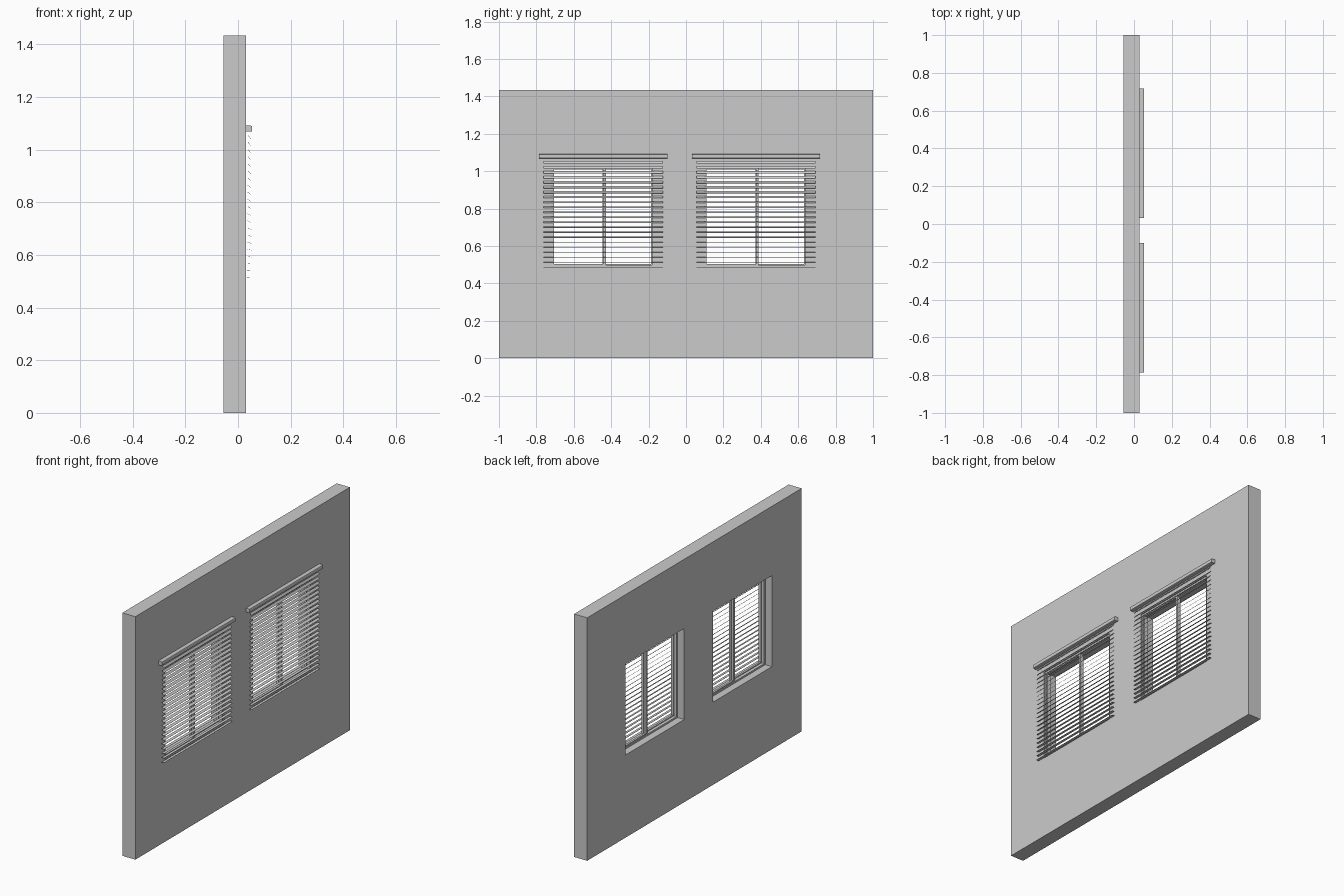
import bpy, bmesh, math

if "Cube" in bpy.data.objects:
    bpy.data.objects.remove(bpy.data.objects["Cube"])

WALL_X0, WALL_X1, WALL_H = -0.055, 0.03, 1.434
Z0, Z1 = 0.488, 1.025                       # window opening heights
WINDOWS = [(-0.722, -0.172), (0.095, 0.645)]  # opening widths in y


def finish(name, bm):
    bmesh.ops.recalc_face_normals(bm, faces=bm.faces)
    me = bpy.data.meshes.new(name)
    bm.to_mesh(me)
    bm.free()
    ob = bpy.data.objects.new(name, me)
    bpy.context.collection.objects.link(ob)
    return ob


def add_box(bm, x0, x1, y0, y1, z0, z1):
    vs = bmesh.ops.create_cube(bm, size=1)["verts"]
    for v in vs:
        v.co.x = x0 if v.co.x < 0 else x1
        v.co.y = y0 if v.co.y < 0 else y1
        v.co.z = z0 if v.co.z < 0 else z1
    return vs


def panel_with_holes(name, x0, x1, ys, zs, holes):
    """Grid of cells with some left out, extruded along x."""
    bm = bmesh.new()
    grid = [[bm.verts.new((x0, y, z)) for z in zs] for y in ys]
    for i in range(len(ys) - 1):
        for j in range(len(zs) - 1):
            if (i, j) not in holes:
                bm.faces.new((grid[i][j], grid[i + 1][j], grid[i + 1][j + 1], grid[i][j + 1]))
    for v in [v for v in bm.verts if not v.link_faces]:
        bm.verts.remove(v)
    base = list(bm.faces)
    ext = bmesh.ops.extrude_face_region(bm, geom=base, use_keep_orig=True)
    for e in ext["geom"]:
        if isinstance(e, bmesh.types.BMVert):
            e.co.x = x1
    return finish(name, bm)


def frame(name, x0, x1, y0, y1, z0, z1, w):
    return panel_with_holes(name, x0, x1, [y0, y0 + w, y1 - w, y1],
                            [z0, z0 + w, z1 - w, z1], {(1, 1)})


# Wall with two openings
panel_with_holes("wall", WALL_X0, WALL_X1,
                 [-1, *WINDOWS[0], *WINDOWS[1], 1], [0, Z0, Z1, WALL_H],
                 {(1, 1), (3, 1)})

for n, (y0, y1) in enumerate(WINDOWS, 1):
    # Outer frame and two overlapping sliding sashes
    frame(f"window_frame_{n}", -0.012, 0.024, y0, y1, Z0, Z1, 0.010)
    frame(f"left_sash_{n}", 0.006, 0.018, y0 + 0.001, y0 + 0.293, Z0 + 0.001, Z1 - 0.001, 0.014)
    frame(f"right_sash_{n}", -0.007, 0.005, y0 + 0.276, y1 - 0.001, Z0 + 0.001, Z1 - 0.001, 0.014)

    mid = (y0 + y1) / 2 + 0.004
    # Headrail with rounded front edges
    bm = bmesh.new()
    add_box(bm, WALL_X1, 0.054, mid - 0.343, mid + 0.343, 1.068, 1.091)
    edges = [e for e in bm.edges if all(v.co.x > 0.05 for v in e.verts)
             and abs(e.verts[0].co.z - e.verts[1].co.z) < 1e-4]
    bmesh.ops.bevel(bm, geom=edges, offset=0.005, segments=2, profile=0.5, affect='EDGES')
    finish(f"headrail_{n}", bm)

    # Slats, steep at the top and flattening towards the bottom
    bm = bmesh.new()
    count = 22
    for i in range(count):
        t = i / (count - 1)
        ang = math.radians(58 * (1 - t))
        z = 1.048 + (0.486 - 1.048) * t
        c, s = math.cos(ang), math.sin(ang)
        for v in add_box(bm, -0.008, 0.008, mid - 0.319, mid + 0.319, -0.0006, 0.0006):
            x, h = v.co.x, v.co.z
            v.co.x = 0.043 + x * c + h * s
            v.co.z = z - x * s + h * c
    finish(f"blind_slats_{n}", bm)
